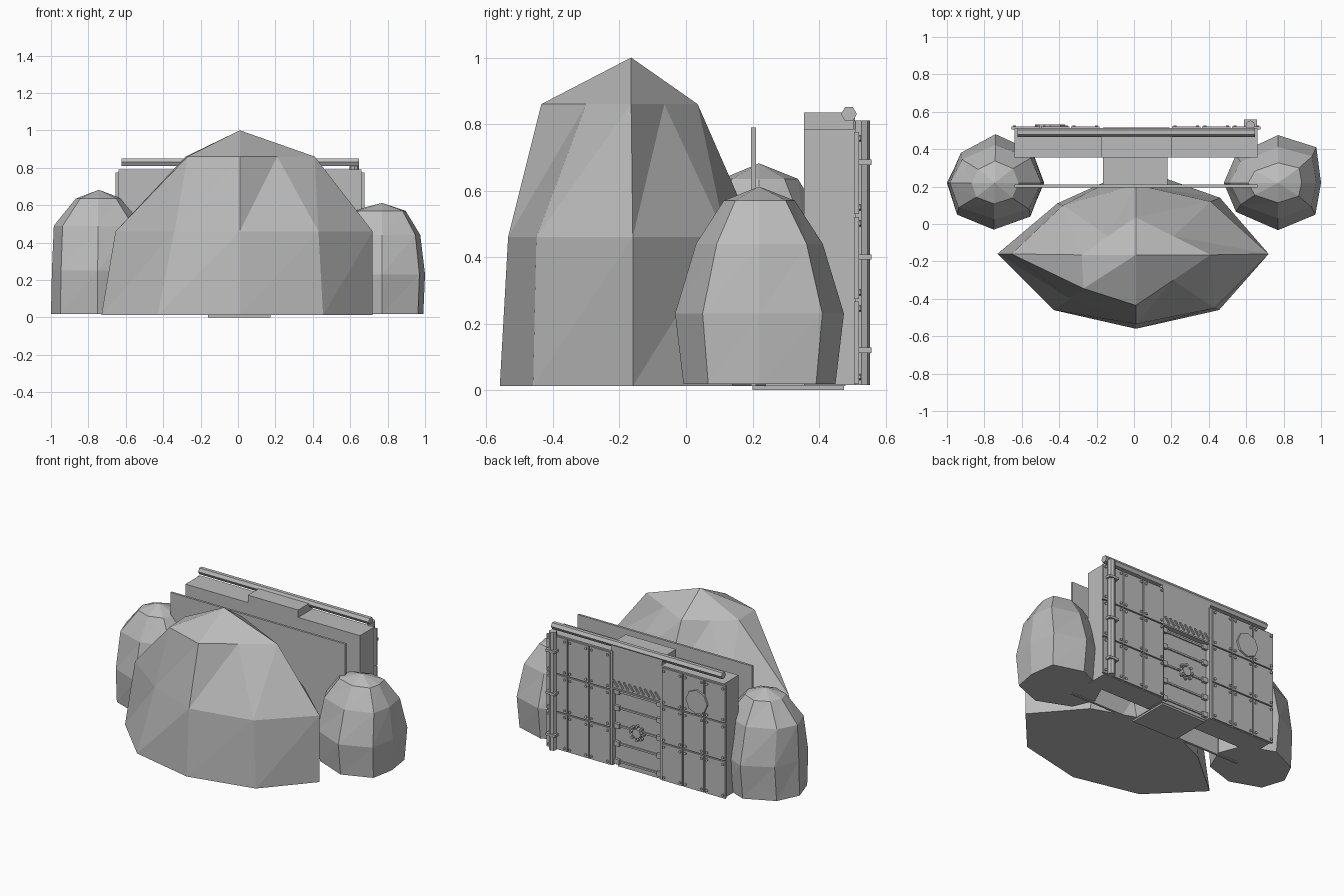
import bpy, bmesh, math
from mathutils import Matrix, Vector

cube = bpy.data.objects.get("Cube")
if cube:
    bpy.data.objects.remove(cube, do_unlink=True)

GREY = (0.5, 0.5, 0.5, 1)
mat = bpy.data.materials.new("stone grey")
mat.use_nodes = True
mat.diffuse_color = GREY
mat.node_tree.nodes["Principled BSDF"].inputs["Base Color"].default_value = GREY


def finish(name, bm):
    bmesh.ops.recalc_face_normals(bm, faces=bm.faces)
    me = bpy.data.meshes.new(name)
    bm.to_mesh(me)
    bm.free()
    me.materials.append(mat)
    ob = bpy.data.objects.new(name, me)
    bpy.context.collection.objects.link(ob)
    return ob


def add_box(bm, x, y, z, tilt=0):
    """Box from three (low, high) ranges, optionally leaning about y."""
    mid = Vector([sum(r) / 2 for r in (x, y, z)])
    size = [r[1] - r[0] for r in (x, y, z)]
    m = Matrix.Translation(mid) @ Matrix.Rotation(tilt, 4, "Y") @ Matrix.Diagonal((*size, 1))
    bmesh.ops.create_cube(bm, size=1, matrix=m)


def add_rod(bm, centre, radius, length, axis, sides):
    turn = {"X": Matrix.Rotation(math.pi / 2, 4, "Y"),
            "Y": Matrix.Rotation(math.pi / 2, 4, "X"), "Z": Matrix()}[axis]
    bmesh.ops.create_cone(bm, cap_ends=True, segments=sides, radius1=radius, radius2=radius,
                          depth=length, matrix=Matrix.Translation(centre) @ turn)


def box(name, x, y, z):
    bm = bmesh.new()
    add_box(bm, x, y, z)
    return finish(name, bm)


def rock(name, rings, peak):
    """Faceted boulder: stacked eight-point rings closed by a peak."""
    bm = bmesh.new()
    loops = [[bm.verts.new((x, y, z)) for x, y in pts] for z, pts in rings]
    tip = bm.verts.new(peak)
    bm.faces.new(loops[0])
    for i in range(8):
        j = (i + 1) % 8
        for low, high in zip(loops, loops[1:]):
            bm.faces.new((low[i], low[j], high[j]))
            bm.faces.new((low[i], high[j], high[i]))
        bm.faces.new((loops[-1][i], loops[-1][j], tip))
    return finish(name, bm)


def scaled(pts, c, fx, fy):
    return [(c[0] + (x - c[0]) * fx, c[1] + (y - c[1]) * fy) for x, y in pts]


# Large boulder hiding the entrance
rock("main_boulder", [
    (0.012, [(-.73, -.16), (-.43, -.46), (.01, -.56), (.455, -.46),
             (.72, -.16), (.46, .14), (.01, .30), (-.41, .11)]),
    (0.46, [(-.655, -.16), (-.34, -.40), (.01, -.535), (.43, -.45),
            (.72, -.16), (.41, .12), (.01, .21), (-.38, .10)]),
    (0.86, [(-.28, -.165), (-.27, -.345), (.01, -.435), (.21, -.30),
            (.41, -.165), (.21, -.065), (.01, .035), (-.14, -.065)]),
], (.01, -.165, 1.0))

# Side boulders
outline = [(1.0, .22), (.975, .41), (.77, .475), (.545, .37),
           (.48, .22), (.545, .065), (.77, -.033), (.97, .05)]
c = (.77, .22)
rock("left_boulder", [(.018, scaled(outline, c, .96, .9)), (.23, outline),
                      (.44, scaled(outline, c, .89, .75)),
                      (.57, scaled(outline, c, .55, .42))], (*c, .612))
outline = [(-.48, .22), (-.54, .39), (-.74, .48), (-.93, .38),
           (-1.0, .22), (-.95, .05), (-.75, -.03), (-.55, .04)]
c = (-.745, .22)
rock("right_boulder", [(.018, scaled(outline, c, 1, .9)), (.25, scaled(outline, c, .98, 1)),
                       (.49, scaled(outline, c, .94, .78)),
                       (.635, scaled(outline, c, .48, .45))], (*c, .682))

# Backing plate, passage and floor
box("backing_plate", (-.64, .66), (.195, .21), (.012, .79))
box("passage", (-.165, .18), (.205, .36), (.012, .53))
box("floor_plate", (-.16, .175), (.2, .475), (0, .012))

# Wall with recessed doorway
DOOR = (-.165, .19)
box("wall_right", (-.64, DOOR[0]), (.355, .51), (.015, .785))
box("wall_left", (DOOR[1], .66), (.355, .51), (.015, .785))
box("wall_header", (-.175, .2), (.355, .508), (.53, .835))

# Door leaf with ribs and latch blocks
bm = bmesh.new()
add_box(bm, DOOR, (.36, .48), (.012, .53))
for z in (.04, .16, .28, .40, .51):
    add_box(bm, (DOOR[0] + .02, DOOR[1] - .02), (.475, .488), (z - .006, z + .006))
    for x in (DOOR[0] + .02, DOOR[1] - .02):
        add_box(bm, (x - .018, x + .018), (.475, .498), (z - .016, z + .016))
finish("door", bm)

# Door wheel with radial grips
bm = bmesh.new()
hub = Vector((.012, .495, .275))
add_rod(bm, hub, .032, .035, "Y", 8)
for k in range(8):
    a = k * math.pi / 4
    add_rod(bm, hub + Vector((.046 * math.cos(a), .008, .046 * math.sin(a))), .01, .02, "Y", 6)
finish("door_wheel", bm)

# Slanted teeth over the door
bm = bmesh.new()
for k in range(9):
    x = DOOR[0] + .02 + k * .039
    add_box(bm, (x - .005, x + .005), (.5, .516), (.545, .6), math.radians(40))
add_box(bm, DOOR, (.5, .514), (.53, .54))
finish("header_teeth", bm)

# Bolted armour panels, three columns by three rows on each side
panels, bolts = bmesh.new(), bmesh.new()
GAP = .004
for x0 in (-.66, .2):
    for col in range(3):
        for row in range(3):
            x = (x0 + col * .16 + GAP, x0 + (col + 1) * .16 - GAP)
            z = (.015 + row * .255 + GAP, .015 + (row + 1) * .255 - GAP)
            add_box(panels, x, (.505, .52), z)
            for bx in (x[0] + .016, x[1] - .016):
                for bz in (z[0] + .02, z[1] - .02):
                    add_rod(bolts, (bx, .521, bz), .009, .012, "Y", 6)
finish("wall_panels", panels)
finish("panel_bolts", bolts)

# Round hatch
bm = bmesh.new()
add_rod(bm, (-.45, .525, .62), .08, .016, "Y", 8)
finish("round_hatch", bm)

# Top pipe
bm = bmesh.new()
add_rod(bm, (.012, .49, .83), .024, 1.27, "X", 6)
finish("top_pipe", bm)

# Upright pipe with clamps
bm = bmesh.new()
add_rod(bm, (.622, .528, .413), .025, .795, "Z", 8)
for z in (.12, .40, .685):
    add_box(bm, (.587, .657), (.515, .558), (z - .008, z + .008))
finish("upright_pipe", bm)
